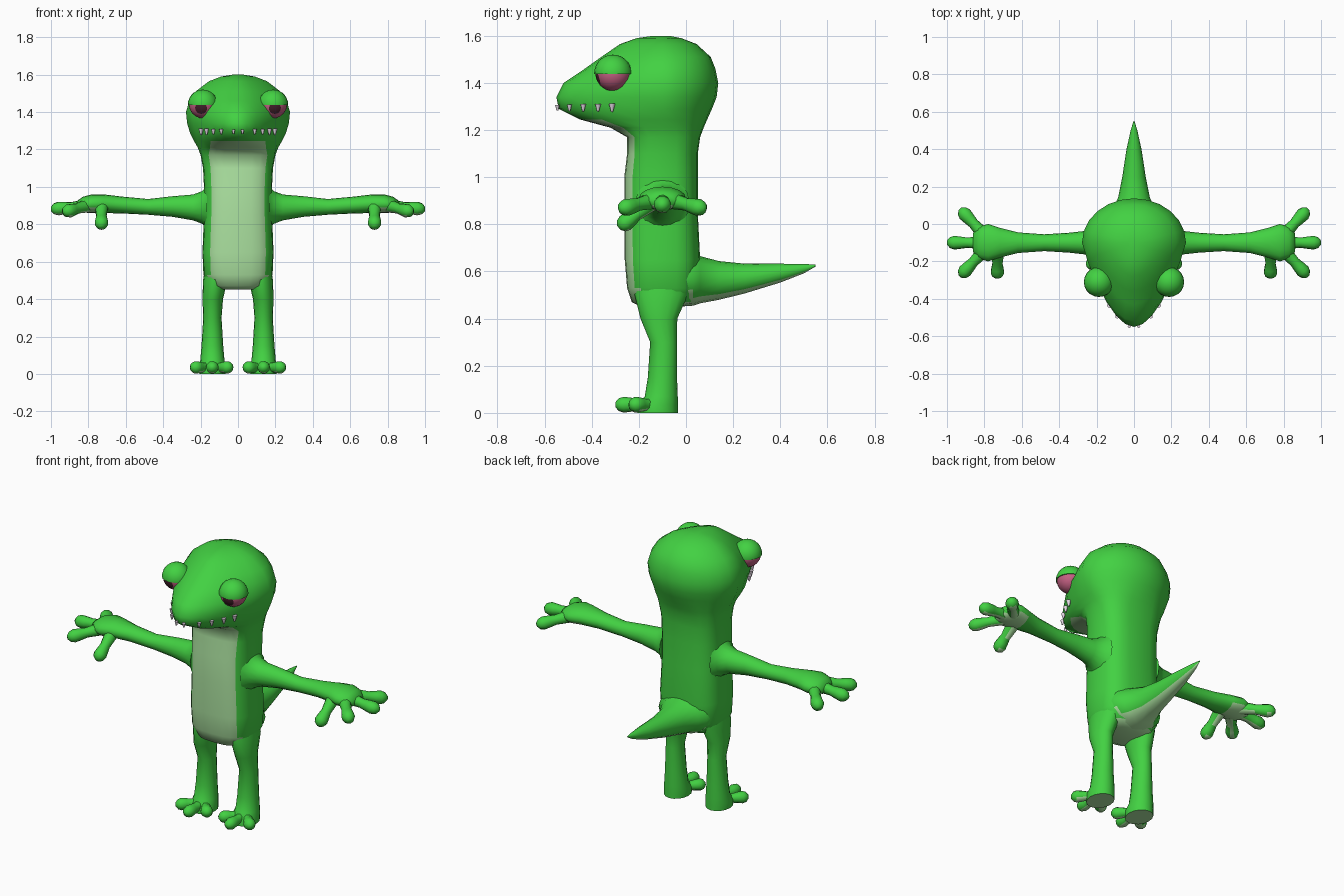
import bpy, bmesh, math
from mathutils import Vector

if "Cube" in bpy.data.objects:
    bpy.data.objects.remove(bpy.data.objects["Cube"])


def material(name, rgb):
    mat = bpy.data.materials.new(name)
    mat.use_nodes = True
    color = (*rgb, 1)
    mat.diffuse_color = color
    mat.node_tree.nodes["Principled BSDF"].inputs["Base Color"].default_value = color
    return mat


GREEN = material("skin green", (0.055, 0.64, 0.055))
PALE = material("pale belly green", (0.42, 0.78, 0.36))
PINK = material("eye pink", (0.56, 0.12, 0.23))
DARK = material("pupil dark", (0.06, 0.015, 0.025))
TOOTH = material("tooth white", (0.88, 0.78, 0.88))


def finish(name, bm, mats, rule=None):
    """Turn a bmesh into a smooth object; faces matching the rule get the second material."""
    bmesh.ops.recalc_face_normals(bm, faces=bm.faces)
    bm.normal_update()
    for face in bm.faces:
        if rule and rule(face.calc_center_median(), face.normal):
            face.material_index = 1
    mesh = bpy.data.meshes.new(name)
    bm.to_mesh(mesh)
    bm.free()
    for mat in mats:
        mesh.materials.append(mat)
    obj = bpy.data.objects.new(name, mesh)
    bpy.context.collection.objects.link(obj)
    bpy.ops.object.select_all(action="DESELECT")
    obj.select_set(True)
    bpy.context.view_layer.objects.active = obj
    bpy.ops.object.shade_smooth_by_angle(angle=math.radians(65))
    return obj


def loft(name, rings, rule=None):
    """Bridge a list of point rings into a closed skin."""
    bm = bmesh.new()
    loops = [[bm.verts.new(p) for p in ring] for ring in rings]
    count = len(loops[0])
    for low, high in zip(loops, loops[1:]):
        for j in range(count):
            k = (j + 1) % count
            bm.faces.new((low[j], low[k], high[k], high[j]))
    bm.faces.new(loops[0])
    bm.faces.new(loops[-1])
    return finish(name, bm, [GREEN, PALE], rule)


def ellipse(center, u, v, count=16):
    angles = [math.tau * i / count for i in range(count)]
    return [Vector(center) + u * math.cos(a) + v * math.sin(a) for a in angles]


def digit(name, start, tip, radius, rule=None):
    """Finger or toe: a stalk with a rounded pad at the end."""
    start, tip = Vector(start), Vector(tip)
    axis = (tip - start).normalized()
    u = axis.orthogonal().normalized()
    v = axis.cross(u)
    profile = [(0, 1), (0.45, 0.75), (0.64, 0.9), (0.8, 1), (0.92, 0.8), (1, 0.3)]
    rings = [ellipse(start.lerp(tip, t), u * radius * r, v * radius * r, 10) for t, r in profile]
    loft(name, rings, rule)


# Body and head: one upright skin, boxy at the torso and tapering to a snout
MID_Y = -0.1


def body_point(a, z, width, back, front):
    head = min(max((z - 1.17) / 0.12, 0), 1)
    power = 0.7 + 0.3 * head
    c, s = math.cos(a), math.sin(a)
    x = width * math.copysign(abs(c) ** power, c)
    depth = abs(s) ** power
    if s < 0:
        return Vector((x, MID_Y + (back - MID_Y) * depth, z))
    return Vector((x * (1 - 0.34 * head * s), MID_Y + (front - MID_Y) * depth, z))


# Height, half width, back and front of each section
LIP = (1.29, 0.257, 0.11, -0.54)
sections = [
    (0.45, 0.09, -0.02, -0.19), (0.47, 0.15, 0.03, -0.23), (0.53, 0.185, 0.05, -0.25),
    (0.65, 0.19, 0.06, -0.26), (0.85, 0.182, 0.05, -0.262), (1, 0.182, 0.05, -0.262),
    (1.1, 0.187, 0.05, -0.25), (1.17, 0.2, 0.06, -0.25), (1.21, 0.215, 0.075, -0.32),
    (1.245, 0.235, 0.09, -0.45), LIP, (1.34, 0.272, 0.13, -0.55),
    (1.4, 0.278, 0.137, -0.52), (1.46, 0.26, 0.125, -0.43), (1.51, 0.227, 0.105, -0.36),
    (1.565, 0.155, 0.045, -0.28), (1.59, 0.09, -0.02, -0.21), (1.6, 0.03, -0.07, -0.14),
]
loft("body_and_head",
     [[body_point(math.tau * i / 24, *sec) for i in range(24)] for sec in sections],
     lambda c, n: (abs(c.x) < 0.142 and c.y < -0.15 and c.z < 1.23) or n.z < -0.9 and c.z < 0.46)

# Tail: flaring out of the hips, tapering to a point, pale underneath
X, Y, Z = Vector((1, 0, 0)), Vector((0, 1, 0)), Vector((0, 0, 1))
tail = [(-0.04, 0.565, 0.165, 0.115), (0.03, 0.565, 0.16, 0.11), (0.06, 0.565, 0.125, 0.1),
        (0.14, 0.562, 0.085, 0.082), (0.25, 0.57, 0.063, 0.063), (0.4, 0.593, 0.04, 0.04),
        (0.5, 0.612, 0.018, 0.02), (0.55, 0.625, 0.003, 0.004)]
loft("tail", [ellipse((0, y, z), X * w, Z * h) for y, z, w, h in tail],
     lambda c, n: n.z < -0.6)

# Arm sections: reach, height, half depth, half thickness
arm = [(0.165, 0.89, 0.115, 0.115), (0.19, 0.89, 0.085, 0.088), (0.24, 0.89, 0.065, 0.069),
       (0.35, 0.895, 0.053, 0.055), (0.48, 0.893, 0.045, 0.042), (0.62, 0.903, 0.055, 0.045),
       (0.72, 0.91, 0.08, 0.05), (0.78, 0.91, 0.1, 0.05), (0.83, 0.905, 0.085, 0.042),
       (0.86, 0.9, 0.05, 0.025)]
# Leg sections: height, sideways and forward position, half width, half depth
leg = [(0.6, 0.11, -0.1, 0.06, 0.11), (0.5, 0.122, -0.105, 0.065, 0.113),
       (0.4, 0.135, -0.115, 0.055, 0.078), (0.3, 0.137, -0.095, 0.049, 0.057),
       (0.15, 0.137, -0.1, 0.058, 0.062), (0.07, 0.137, -0.105, 0.065, 0.07),
       (0.035, 0.137, -0.12, 0.072, 0.085), (0, 0.137, -0.12, 0.07, 0.085)]
fingers = {
    "front_finger": ((0.8, -0.14, 0.9), (0.93, -0.28, 0.865)),
    "middle_finger": ((0.8, -0.1, 0.9), (1, -0.1, 0.88)),
    "rear_finger": ((0.8, -0.06, 0.9), (0.93, 0.08, 0.865)),
    "thumb": ((0.73, -0.15, 0.89), (0.73, -0.285, 0.785)),
}
toes = {"inner_toe": (-0.1, -0.235), "middle_toe": (0, -0.3), "outer_toe": (0.11, -0.235)}


def sole(c, n):
    return n.z < -0.8


for side, s in (("left", 1), ("right", -1)):
    # Arm and hand with a pale palm
    loft(side + "_arm", [ellipse((s * x, MID_Y, z), Y * d, Z * h) for x, z, d, h in arm],
         lambda c, n: abs(c.x) > 0.68 and n.z < -0.75)
    for name, (start, tip) in fingers.items():
        mirrored = [(s * x, y, z) for x, y, z in (start, tip)]
        digit(side + "_" + name, *mirrored, 0.037, sole)

    # Leg and foot with a pale sole
    loft(side + "_leg", [ellipse((s * x, y, z), X * w, Y * d) for z, x, y, w, d in leg], sole)
    for name, (offset, y) in toes.items():
        digit(side + "_" + name, (s * 0.137, -0.12, 0.034), (s * (0.137 + offset), y, 0.035),
              0.034, sole)

    # Eyeball with its pupil aimed forward and a little down
    eye = Vector((s * 0.188, -0.31, 1.44))
    bm = bmesh.new()
    bmesh.ops.create_uvsphere(bm, u_segments=20, v_segments=14, radius=0.074)
    ball = finish(side + "_eyeball", bm, [PINK, DARK], lambda c, n: n.z > 0.87)
    ball.location = eye
    gaze = Vector((s * 0.15, -1, -0.3))
    ball.rotation_euler = gaze.to_track_quat("Z", "Y").to_euler()

    # Drooping upper lid: a closed half dome
    bm = bmesh.new()
    bmesh.ops.create_uvsphere(bm, u_segments=20, v_segments=14, radius=0.08)
    bmesh.ops.bisect_plane(bm, geom=bm.verts[:] + bm.edges[:] + bm.faces[:],
                           plane_co=(0, 0, -0.002), plane_no=(0, 0, 1), clear_inner=True)
    bmesh.ops.holes_fill(bm, edges=[e for e in bm.edges if e.is_boundary])
    finish(side + "_eyelid", bm, [GREEN]).location = eye

    # Teeth along the upper lip, larger toward the back
    for i, degrees in enumerate((28, 37, 48, 61, 82)):
        bm = bmesh.new()
        size = 1 - 0.08 * i
        bmesh.ops.create_cone(bm, cap_ends=True, segments=12, radius1=0.004,
                              radius2=0.014 * size, depth=0.036 * size)
        tooth = finish(f"{side}_tooth_{i + 1}", bm, [TOOTH])
        spot = body_point(math.radians(degrees), *LIP)
        out = Vector((spot.x, spot.y - MID_Y, 0)).normalized() * 0.01
        tooth.location = Vector((s * (spot.x + out.x), spot.y + out.y, 1.295))
